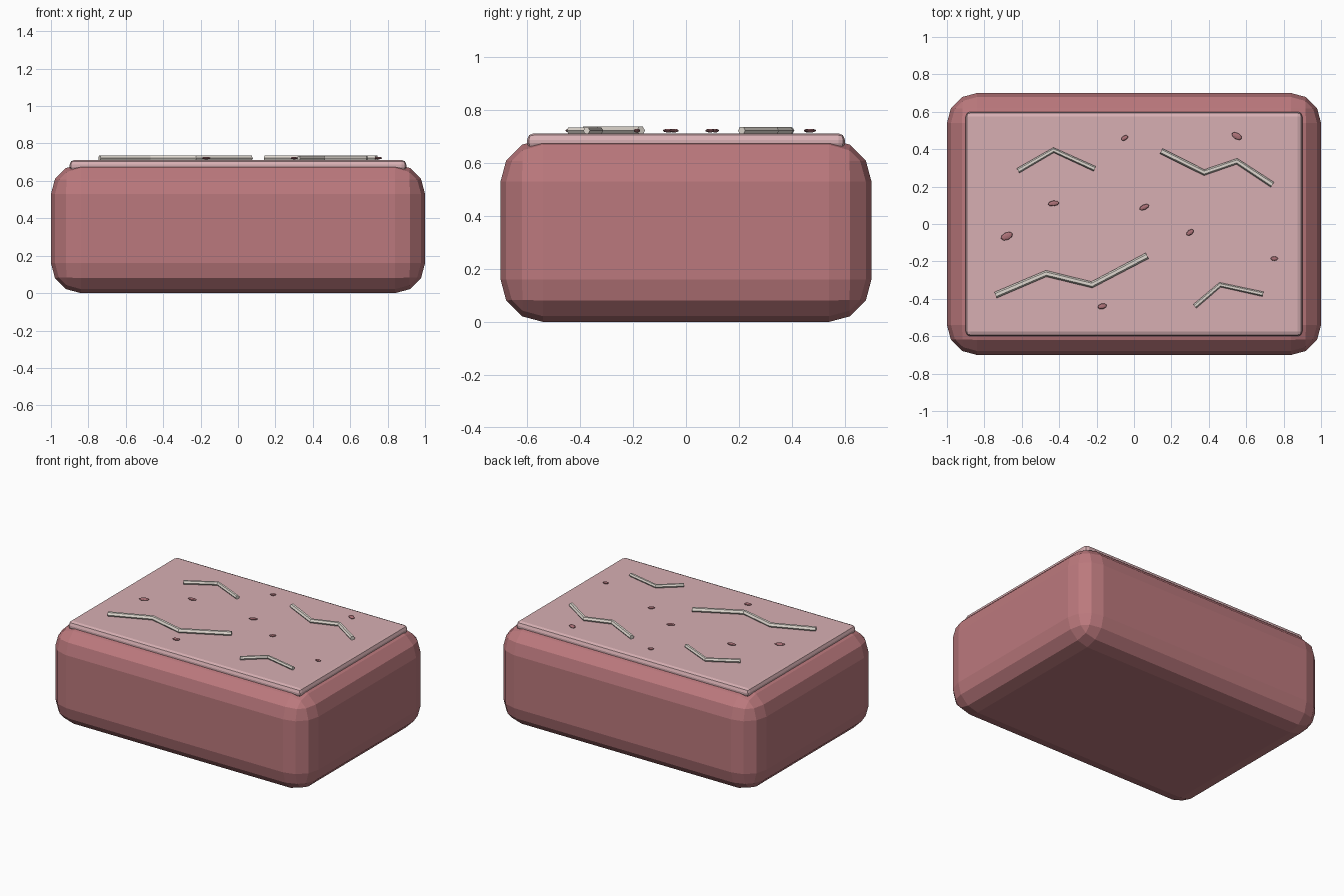
import bpy, bmesh
from math import radians
from mathutils import Matrix

if "Cube" in bpy.data.objects:
    bpy.data.objects.remove(bpy.data.objects["Cube"])


def material(name, rgb):
    m = bpy.data.materials.new(name)
    m.diffuse_color = (*rgb, 1)
    m.use_nodes = True
    m.node_tree.nodes["Principled BSDF"].inputs["Base Color"].default_value = m.diffuse_color
    return m


MEAT = material("dark_pink", (0.50, 0.19, 0.205))
PALE = material("pale_pink", (0.68, 0.43, 0.45))
FAT = material("cream", (0.74, 0.69, 0.63))
SPOT = material("spot_pink", (0.42, 0.17, 0.19))


def add_mesh(name, bm, mat):
    me = bpy.data.meshes.new(name)
    bm.to_mesh(me)
    bm.free()
    me.materials.append(mat)
    ob = bpy.data.objects.new(name, me)
    bpy.context.collection.objects.link(ob)
    return ob


def rounded_box(name, sx, sy, z0, z1, radius, segments, mat):
    bm = bmesh.new()
    bmesh.ops.create_cube(bm, size=1, matrix=Matrix.Translation((0, 0, (z0 + z1) / 2))
                          @ Matrix.Diagonal((sx, sy, z1 - z0, 1)))
    bmesh.ops.bevel(bm, geom=bm.edges[:], offset=radius, offset_type='OFFSET',
                    segments=segments, profile=0.5, affect='EDGES')
    return add_mesh(name, bm, mat)


def vein(name, points, radius):
    cu = bpy.data.curves.new(name, 'CURVE')
    cu.dimensions = '3D'
    cu.bevel_depth = radius
    cu.bevel_resolution = 1
    cu.use_fill_caps = True
    sp = cu.splines.new('POLY')
    sp.points.add(len(points) - 1)
    for p, (x, y) in zip(sp.points, points):
        p.co = (x, y, 0.722, 1)
    sp.use_smooth = False
    cu.materials.append(FAT)
    ob = bpy.data.objects.new(name, cu)
    bpy.context.collection.objects.link(ob)


def spot(name, x, y, length, width, angle):
    bm = bmesh.new()
    bmesh.ops.create_uvsphere(bm, u_segments=8, v_segments=6, radius=1,
                              matrix=Matrix.Translation((x, y, 0.722))
                              @ Matrix.Rotation(radians(angle), 4, 'Z')
                              @ Matrix.Diagonal((length, width, 0.007, 1)))
    add_mesh(name, bm, SPOT)


# Block and the pale slab sunk into its top
rounded_box("block", 2.0, 1.4, 0, 0.69, 0.16, 3, MEAT)
rounded_box("top_slab", 1.8, 1.2, 0.65, 0.712, 0.025, 2, PALE)

# Zigzag veins lying on the slab
veins = [
    (0.014, [(-0.62, 0.285), (-0.43, 0.395), (-0.21, 0.295)]),
    (0.016, [(0.145, 0.39), (0.375, 0.275), (0.55, 0.335), (0.74, 0.21)]),
    (0.017, [(-0.74, -0.38), (-0.47, -0.265), (-0.225, -0.325), (0.07, -0.17)]),
    (0.013, [(0.325, -0.44), (0.46, -0.325), (0.69, -0.375)]),
]
for i, (r, pts) in enumerate(veins, 1):
    vein(f"vein_{i}", pts, r)

# Small flattened spots
spots = [
    (-0.05, 0.46, 0.020, 0.013, 30), (0.55, 0.47, 0.030, 0.017, -30),
    (-0.43, 0.11, 0.030, 0.015, 8), (0.055, 0.09, 0.028, 0.014, 25),
    (-0.68, -0.065, 0.034, 0.020, 25), (0.30, -0.045, 0.023, 0.014, 35),
    (0.75, -0.185, 0.020, 0.012, 0), (-0.17, -0.44, 0.025, 0.015, 15),
]
for i, s in enumerate(spots, 1):
    spot(f"spot_{i}", *s)
